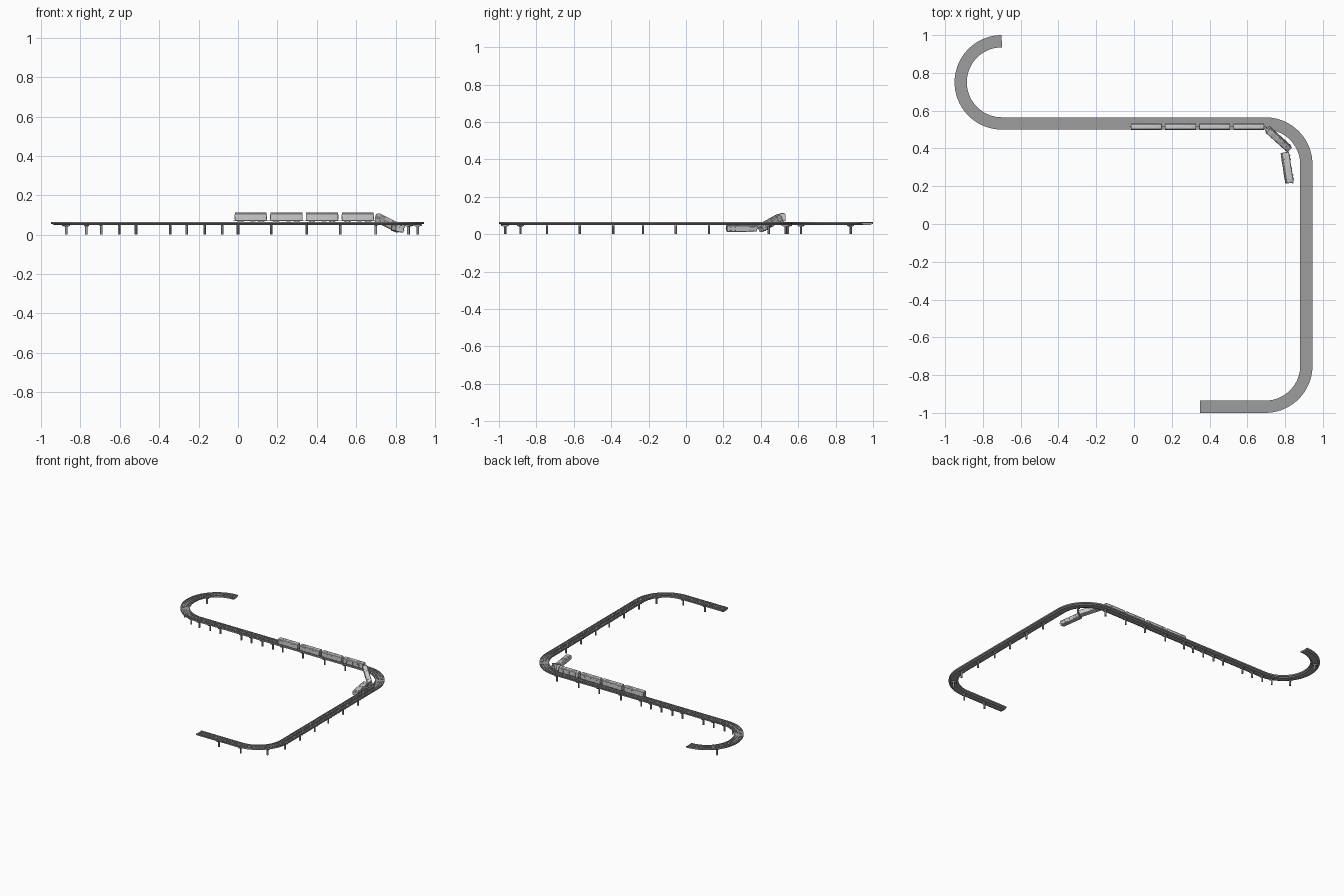
import bpy, bmesh, math
from mathutils import Vector, Matrix

if "Cube" in bpy.data.objects:
    bpy.data.objects.remove(bpy.data.objects["Cube"])

R, SEG = 0.2175, 24


def arc(cx, cy, a0, a1):
    n = int(abs(a1 - a0) / 180 * SEG * 1.5)
    return [(cx + R * math.cos(math.radians(a0 + (a1 - a0) * i / n)),
             cy + R * math.sin(math.radians(a0 + (a1 - a0) * i / n))) for i in range(n + 1)]


# Centre line of the viaduct: half loop, straight, bend, straight, bend, straight
path = [Vector(p) for p in arc(-0.70, 0.75, 90, 270) + arc(0.695, 0.315, 90, 0)
        + arc(0.695, -0.75, 0, -90) + [(0.35, -0.9675)]]

dark = bpy.data.materials.new("dark_track")
dark.diffuse_color = (0.34, 0.34, 0.34, 1)
dark.use_nodes = True
dark.node_tree.nodes["Principled BSDF"].inputs["Base Color"].default_value = dark.diffuse_color


def tangent(i):
    a = (path[i] - path[i - 1]).normalized() if i else None
    b = (path[i + 1] - path[i]).normalized() if i < len(path) - 1 else None
    return ((a or b) + (b or a)).normalized()


def finish(name, bm, smooth=False, mat=None):
    bmesh.ops.recalc_face_normals(bm, faces=bm.faces)
    me = bpy.data.meshes.new(name)
    bm.to_mesh(me)
    bm.free()
    if mat:
        me.materials.append(mat)
    ob = bpy.data.objects.new(name, me)
    bpy.context.collection.objects.link(ob)
    if smooth:
        bpy.ops.object.select_all(action='DESELECT')
        ob.select_set(True)
        bpy.context.view_layer.objects.active = ob
        bpy.ops.object.shade_smooth_by_angle(angle=math.radians(30))
    return ob


def sweep(bm, section):
    """Sweep a closed (sideways, z) section along the centre line."""
    rings = []
    for i, p in enumerate(path):
        t = tangent(i)
        n = Vector((-t.y, t.x))
        rings.append([bm.verts.new((*(p + n * o), z)) for o, z in section])
    k = len(section)
    for a, b in zip(rings, rings[1:]):
        for j in range(k):
            bm.faces.new((a[j], a[(j + 1) % k], b[(j + 1) % k], b[j]))
    bm.faces.new(rings[0])
    bm.faces.new(rings[-1])


def box(bm, c, s, m=Matrix()):
    bmesh.ops.create_cube(bm, size=1, matrix=m @ Matrix.Translation(c) @ Matrix.Diagonal((*s, 1)))


def cyl(bm, c, r, d, m=Matrix()):
    bmesh.ops.create_cone(bm, cap_ends=True, segments=12, radius1=r, radius2=r,
                          depth=d, matrix=Matrix.Translation(c) @ m)


# Deck with parapets and a box girder below
bm = bmesh.new()
half = [(0.0325, 0.0655), (0.0325, 0.056), (0.024, 0.054), (0.020, 0.050)]
inner = [(0.0305, 0.0655), (0.0305, 0.0615)]
sweep(bm, half + [(-o, z) for o, z in half[::-1] + inner] + inner[::-1])
finish("viaduct_deck", bm, True, dark)

# Rails of both lanes
LANE = 0.0155
bm = bmesh.new()
for lane in (-LANE, LANE):
    for g in (-0.007, 0.007):
        o = lane + g
        sweep(bm, [(o - 0.0008, 0.0615), (o + 0.0008, 0.0615), (o + 0.0008, 0.0645), (o - 0.0008, 0.0645)])
finish("rails", bm, True, dark)

# Power rails on the two long straights
bm = bmesh.new()
box(bm, (-0.005, 0.509, 0.0635), (1.39, 0.002, 0.004))
box(bm, (0.9125, -0.2175, 0.0635), (0.002, 1.065, 0.004))
finish("power_rails", bm, mat=dark)

# Sleepers spaced evenly along the line
bm = bmesh.new()
dist, nxt = 0, 0.01
for a, b in zip(path, path[1:]):
    d = b - a
    while nxt < dist + d.length:
        p = a + d.normalized() * (nxt - dist)
        m = Matrix.Translation((*p, 0.062)) @ Matrix.Rotation(math.atan2(d.y, d.x), 4, 'Z')
        for lane in (-LANE, LANE):
            box(bm, (0, lane, 0), (0.005, 0.022, 0.0016), m)
        nxt += 0.018
    dist += d.length
finish("sleepers", bm, mat=dark)

# Piers: round column with a crosswise stepped cap
spots = [(x, 0.5325) for x in (-0.695, -0.604, -0.518, -0.345, -0.26, -0.17, -0.08, 0, 0.168, 0.35, 0.52, 0.70)]
spots += [(0.9125, y) for y in (-0.743, -0.567, -0.39, -0.23, -0.055, 0.123)]
spots += [(0.70, -0.9675), (0.52, -0.9675), (-0.873, 0.88), (-0.873, 0.615), (-0.77, 0.544),
          (0.868, 0.442), (0.865, -0.885)]
bm = bmesh.new()
for s in spots:
    i = min(range(len(path) - 1), key=lambda j: min((path[j].lerp(path[j + 1], k / 8) - Vector(s)).length
                                                  for k in range(9)))
    d = path[i + 1] - path[i]
    m = Matrix.Translation((*s, 0)) @ Matrix.Rotation(math.atan2(d.y, d.x), 4, 'Z')
    cyl(bm, (*s, 0.022), 0.0065, 0.044)
    box(bm, (0, 0, 0.0475), (0.013, 0.042, 0.006), m)
    box(bm, (0, 0, 0.043), (0.013, 0.026, 0.004), m)
finish("piers", bm, True, dark)

# One carriage, centred on its own middle
L = 0.162
bm = bmesh.new()
side = [(0.015, -0.0195), (0.017, -0.017), (0.0175, 0.004), (0.0165, 0.017), (0.013, 0.0212), (0.007, 0.0230)]
prof = side + [(-y, z) for y, z in side[::-1]]
rings = []
for x, s in ((-L / 2, 0.96), (-L / 2 + 0.002, 1), (L / 2 - 0.002, 1), (L / 2, 0.96)):
    rings.append([bm.verts.new((x, y * s, z * s)) for y, z in prof])
for a, b in zip(rings, rings[1:]):
    for j in range(len(prof)):
        k = (j + 1) % len(prof)
        bm.faces.new((a[j], a[k], b[k], b[j]))
bm.faces.new(rings[0])
bm.faces.new(rings[-1])

for sgn in (-1, 1):
    # doors, windows and waist strips on each side
    for x in (-0.050, 0, 0.050):
        for k in (-1, 1):
            box(bm, (x + k * 0.0045, sgn * 0.0170, 0.000), (0.008, 0.0018, 0.024))
            box(bm, (x + k * 0.0045, sgn * 0.0174, 0.006), (0.005, 0.0018, 0.007))
    for x in (-0.032, -0.019, 0.019, 0.032):
        box(bm, (x, sgn * 0.0169, 0.006), (0.010, 0.0018, 0.009))
    for x in (-0.068, 0.068):
        box(bm, (x, sgn * 0.0169, 0.006), (0.007, 0.0018, 0.008))
    box(bm, (0, sgn * 0.0168, -0.0145), (L - 0.008, 0.0018, 0.002))
    # end door, end windows and coupler
    box(bm, (sgn * L / 2, 0, 0.000), (0.003, 0.009, 0.026))
    for y in (-0.0095, 0.0095):
        box(bm, (sgn * L / 2, y, 0.006), (0.002, 0.006, 0.008))
    box(bm, (sgn * (L / 2 + 0.004), 0, -0.016), (0.010, 0.004, 0.003))
    # bogie frame, axles and wheels
    box(bm, (sgn * 0.052, 0, -0.0195), (0.034, 0.020, 0.004))
    for dx in (-0.010, 0.010):
        for y in (-0.0085, 0.0085):
            cyl(bm, (sgn * 0.052 + dx, y, -0.0205), 0.0045, 0.003, Matrix.Rotation(math.pi / 2, 4, 'X'))
        box(bm, (sgn * 0.052 + dx, 0, -0.0210), (0.002, 0.018, 0.002))
    # roof ventilation units
    box(bm, (sgn * 0.040, 0, 0.0228), (0.030, 0.014, 0.002))
# underfloor equipment
box(bm, (0.010, 0, -0.0195), (0.026, 0.024, 0.004))
first = finish("carriage_1", bm, True)


def place(ob, loc, direction, roll=0.0):
    x = Vector(direction).normalized()
    y = Vector((0, 0, 1)).cross(x).normalized()
    rot = Matrix((x, y, x.cross(y))).transposed().to_4x4()
    ob.matrix_world = Matrix.Translation(loc) @ rot @ Matrix.Rotation(roll, 4, 'X')


# Four carriages on the track, one tipping over the edge, one lying on the ground
spots = [((x, 0.515, 0.0895), (1, 0, 0), 0) for x in (0.065, 0.246, 0.427, 0.608)]
spots += [((0.764, 0.449, 0.059), (0.125, -0.112, -0.062), math.radians(12)),
          ((0.812, 0.298, 0.032), (0.025, -0.16, -0.002), math.radians(82))]
for i, (loc, d, roll) in enumerate(spots):
    ob = first
    if i:
        ob = bpy.data.objects.new(f"carriage_{i + 1}", first.data)
        bpy.context.collection.objects.link(ob)
    place(ob, loc, d, roll)
